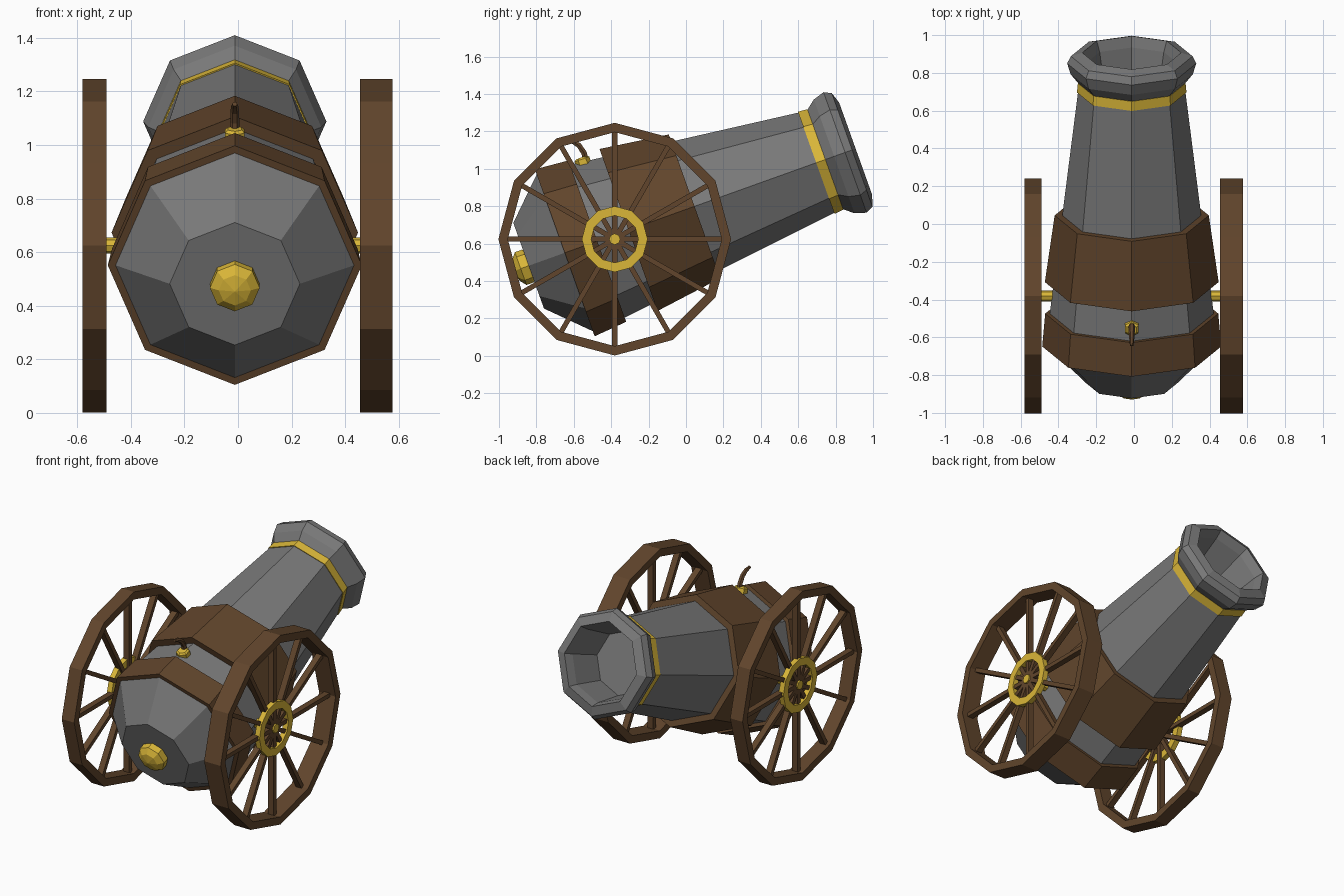
import bpy, bmesh
from math import sin, cos, pi, radians
from mathutils import Matrix, Vector

if "Cube" in bpy.data.objects:
    bpy.data.objects.remove(bpy.data.objects["Cube"])


def material(name, rgb):
    m = bpy.data.materials.new(name)
    m.diffuse_color = (*rgb, 1)
    m.use_nodes = True
    m.node_tree.nodes["Principled BSDF"].inputs["Base Color"].default_value = m.diffuse_color
    return m


IRON = material("iron", (0.19, 0.19, 0.19))
WOOD = material("wood", (0.12, 0.06, 0.025))
GOLD = material("gold", (0.70, 0.47, 0.04))


def finish(name, bm, mat, matrix):
    bmesh.ops.transform(bm, matrix=matrix, verts=bm.verts)
    bmesh.ops.remove_doubles(bm, verts=bm.verts, dist=1e-5)
    bmesh.ops.recalc_face_normals(bm, faces=bm.faces)
    mesh = bpy.data.meshes.new(name)
    bm.to_mesh(mesh)
    bm.free()
    mesh.materials.append(mat)
    ob = bpy.data.objects.new(name, mesh)
    bpy.context.collection.objects.link(ob)
    return ob


def lathe(name, profile, sides, mat, matrix, closed=False):
    """Turn a (distance, radius) profile around the local y axis."""
    bm = bmesh.new()
    rings = []
    for s, r in profile:
        angles = [2 * pi * k / sides for k in range(sides)]
        if r == 0:
            rings.append([bm.verts.new((0, s, 0))] * sides)
        else:
            rings.append([bm.verts.new((r * sin(a), s, r * cos(a))) for a in angles])
    pairs = list(zip(rings, rings[1:]))
    if closed:
        pairs.append((rings[-1], rings[0]))
    for a, b in pairs:
        for k in range(sides):
            n = (k + 1) % sides
            corners = list(dict.fromkeys((a[k], a[n], b[n], b[k])))
            bm.faces.new(corners)
    return finish(name, bm, mat, matrix)


# Tilted barrel frame: local y runs along the bore
TILT = Matrix.Translation((-0.012, -0.38, 0.647)) @ Matrix.Rotation(radians(19.7), 4, 'X')

# Barrel with rounded breech, flared muzzle and hollow bore
lathe("barrel", [(-0.49, 0), (-0.49, 0.243), (-0.275, 0.455), (1.19, 0.279),
                 (1.245, 0.323), (1.307, 0.342), (1.347, 0.322), (1.367, 0.262),
                 (1.31, 0.24), (1.10, 0.20), (1.10, 0)], 8, IRON, TILT)

# Wooden bands and gold muzzle band
lathe("rear_wood_band", [(-0.285, 0.474), (-0.10, 0.458), (-0.10, 0.41), (-0.285, 0.44)],
      8, WOOD, TILT, True)
lathe("front_wood_band", [(0.077, 0.460), (0.452, 0.408), (0.452, 0.35), (0.077, 0.40)],
      8, WOOD, TILT, True)
lathe("muzzle_band", [(1.143, 0.290), (1.195, 0.285), (1.195, 0.26), (1.143, 0.27)],
      8, GOLD, TILT, True)

# Breech knob
lathe("breech_knob", [(-0.47, 0.0), (-0.47, 0.078), (-0.495, 0.093), (-0.535, 0.093),
                      (-0.562, 0.06), (-0.575, 0)], 8, GOLD, TILT)

# Fuse socket standing on top of the barrel
socket = TILT @ Matrix.Translation((0, -0.03, 0.405)) @ Matrix.Rotation(pi / 2, 4, 'X')
lathe("fuse_socket", [(0, 0), (0, 0.042), (0.035, 0.042), (0.045, 0.03), (0.045, 0)],
      6, GOLD, socket)

# Curved fuse
curve = bpy.data.curves.new("fuse", 'CURVE')
curve.dimensions = '3D'
curve.bevel_depth = 0.017
curve.bevel_resolution = 1
curve.use_fill_caps = True
path = [(-0.535, 1.04, 1), (-0.545, 1.085, 1), (-0.572, 1.125, 0.95), (-0.605, 1.145, 0.8),
        (-0.645, 1.153, 0.55)]
spline = curve.splines.new('POLY')
spline.points.add(len(path) - 1)
for p, (y, z, r) in zip(spline.points, path):
    p.co = (-0.012, y, z, 1)
    p.radius = r
tmp = bpy.data.objects.new("fuse_path", curve)
bpy.context.collection.objects.link(tmp)
bpy.context.view_layer.update()
bm = bmesh.new()
bm.from_mesh(tmp.to_mesh())
tmp.to_mesh_clear()
bpy.data.objects.remove(tmp)
fuse = finish("fuse", bm, WOOD, Matrix.Identity(4))
for poly in fuse.data.polygons:
    poly.use_smooth = False


def wheel(side, x_mid, width, out):
    # local y of the lathe points outward along world x
    m = Matrix.Translation((x_mid, -0.381, 0.624)) @ Matrix.Rotation(-out * pi / 2, 4, 'Z')
    h = width / 2
    lathe(side + "_wheel_rim", [(-h, 0.622), (h, 0.622), (h, 0.572), (-h, 0.572)],
          12, WOOD, m, True)
    lathe(side + "_hub_ring", [(-0.005, 0.176), (0.03, 0.176), (0.03, 0.126), (-0.005, 0.126)],
          12, GOLD, m, True)
    lathe(side + "_axle", [(-0.16, 0), (-0.16, 0.03), (0.03, 0.03), (0.03, 0)], 8, GOLD, m)
    # Twelve spokes
    bm = bmesh.new()
    for k in range(12):
        bmesh.ops.create_cube(bm, size=1, matrix=Matrix.Rotation(k * pi / 6, 4, 'Y')
                              @ Matrix.Translation((0, 0, 0.30))
                              @ Matrix.Diagonal((0.027, 0.04, 0.57, 1)))
    finish(side + "_spokes", bm, WOOD, m)


wheel("right", 0.516, 0.12, 1)
wheel("left", -0.535, 0.09, -1)
